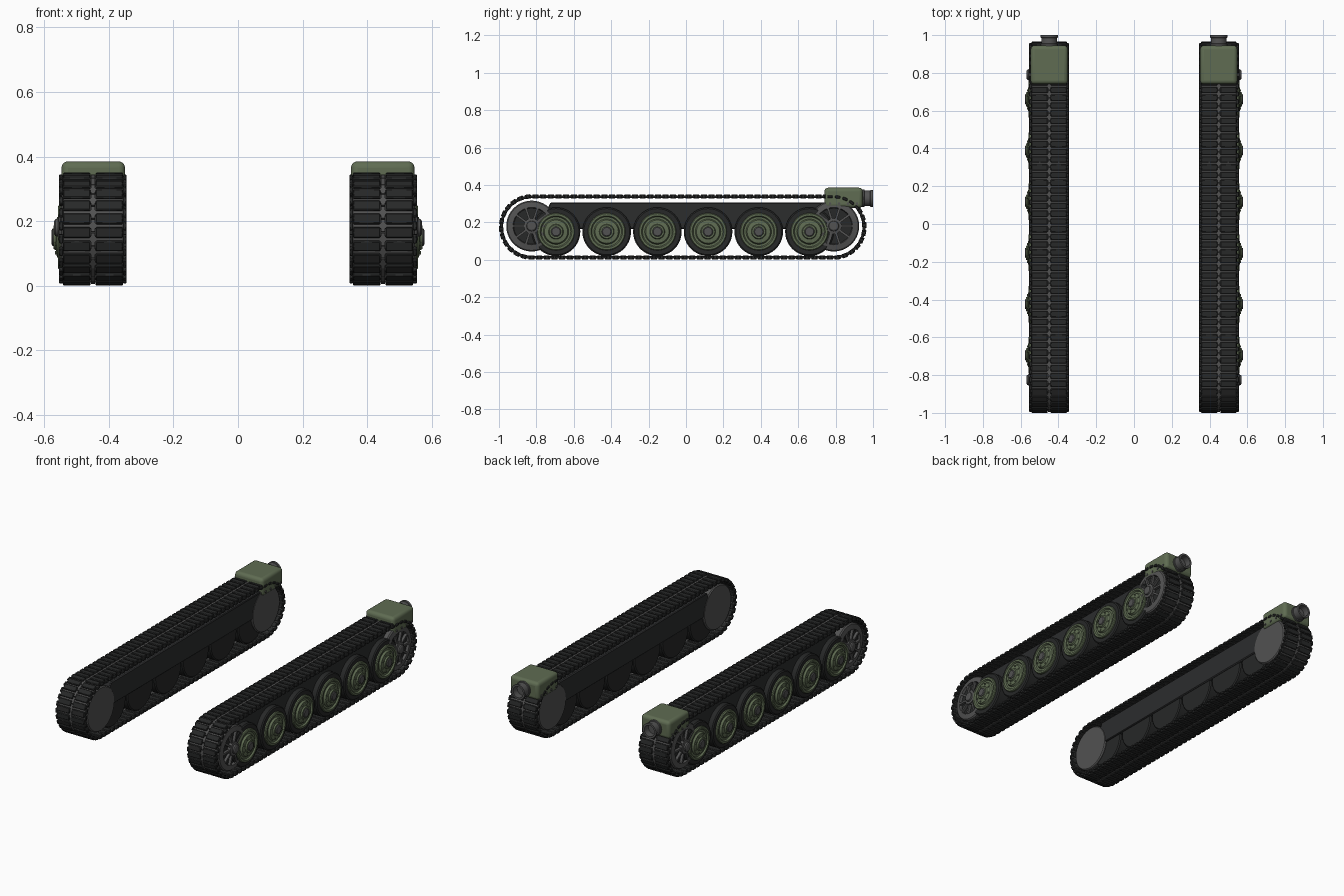
import bpy, bmesh
from math import pi, sin, cos, radians
from mathutils import Matrix, Vector

if "Cube" in bpy.data.objects:
    bpy.data.objects.remove(bpy.data.objects["Cube"])

def material(name, r, g, b):
    m = bpy.data.materials.new(name)
    m.diffuse_color = (r, g, b, 1)
    m.use_nodes = True
    m.node_tree.nodes["Principled BSDF"].inputs["Base Color"].default_value = m.diffuse_color
    return m

GREEN = material("olive_paint", 0.115, 0.15, 0.085)
RUBBER = material("dark_rubber", 0.02, 0.021, 0.021)
HULL = material("dark_panel", 0.025, 0.026, 0.027)
STEEL = material("worn_steel", 0.085, 0.085, 0.085)

def finish(name, bm, mat, bevel=0, segments=1):
    """Turn a bmesh of the right-hand part into an object mirrored across x = 0."""
    bmesh.ops.recalc_face_normals(bm, faces=bm.faces)
    mesh = bpy.data.meshes.new(name)
    bm.to_mesh(mesh)
    bm.free()
    ob = bpy.data.objects.new(name, mesh)
    bpy.context.collection.objects.link(ob)
    mesh.materials.append(mat)
    if bevel:
        b = ob.modifiers.new("bevel", 'BEVEL')
        b.width, b.segments, b.limit_method = bevel, segments, 'ANGLE'
    ob.modifiers.new("mirror", 'MIRROR').use_mirror_merge = False
    bpy.ops.object.select_all(action='DESELECT')
    ob.select_set(True)
    bpy.context.view_layer.objects.active = ob
    bpy.ops.object.shade_smooth_by_angle(angle=radians(30))
    return ob

def box(bm, lo, hi, frame=Matrix()):
    lo, hi = Vector(lo), Vector(hi)
    m = frame @ Matrix.Translation((lo + hi) / 2) @ Matrix.Diagonal((*(hi - lo), 1))
    bmesh.ops.create_cube(bm, size=1, matrix=m)

def lathe(bm, y, z, profile, n=32):
    """Revolve (x, radius) points about an axle along x, capping open ends."""
    rings = [[bm.verts.new((x, y + r * cos(2 * pi * i / n), z + r * sin(2 * pi * i / n)))
              for i in range(n)] for x, r in profile]
    for a, b in zip(rings, rings[1:]):
        for i in range(n):
            j = (i + 1) % n
            bm.faces.new((a[i], a[j], b[j], b[i]))
    bm.faces.new(rings[0])
    bm.faces.new(rings[-1])

def bolts(bm, y, z, x0, x1, ring, r, count):
    for i in range(count):
        a = 2 * pi * (i + 0.5) / count
        lathe(bm, y + ring * cos(a), z + ring * sin(a), [(x0, r), (x1, r)], 8)

# track path: two straights joined by two half circles
FRONT, REAR, AXLE_Z, R = -0.825, 0.79, 0.175, 0.163
RUN, ARC = REAR - FRONT, pi * R
LENGTH = 2 * (RUN + ARC)

def track_frame(s):
    s %= LENGTH
    if s < RUN:
        y, z, a = FRONT + s, AXLE_Z + R, pi / 2
    elif s < RUN + ARC:
        a = pi / 2 - (s - RUN) / R
        y, z = REAR + R * cos(a), AXLE_Z + R * sin(a)
    elif s < 2 * RUN + ARC:
        y, z, a = REAR - (s - RUN - ARC), AXLE_Z - R, -pi / 2
    else:
        a = -pi / 2 - (s - 2 * RUN - ARC) / R
        y, z = FRONT + R * cos(a), AXLE_Z + R * sin(a)
    return Matrix.Translation((0, y, z)) @ Matrix.Rotation(a - pi / 2, 4, 'X')

pads, links, ends = bmesh.new(), bmesh.new(), bmesh.new()
COUNT = 104
P = LENGTH / COUNT
for i in range(COUNT):
    f = track_frame((i + 0.5) * P)
    for x0, x1 in ((0.356, 0.441), (0.457, 0.542)):
        box(pads, (x0, -0.0165, -0.011), (x1, 0.0165, 0.012), f)
    g = track_frame(i * P)
    box(links, (0.352, -0.009, -0.007), (0.548, 0.009, 0.003), g)
    box(links, (0.443, -0.019, -0.008), (0.455, 0.019, 0.006), g)
    for x0, x1 in ((0.345, 0.357), (0.541, 0.555)):
        box(ends, (x0, -0.014, -0.009), (x1, 0.014, 0.006), g)
finish("track_pads", pads, RUBBER, 0.003)
finish("track_pins", links, STEEL)
finish("track_end_connectors", ends, RUBBER, 0.003)

# road wheels
tyres, discs, hubs = bmesh.new(), bmesh.new(), bmesh.new()
WZ = 0.15
for k in range(6):
    y = -0.695 + 0.271 * k
    for x0, x1 in ((0.37, 0.445), (0.465, 0.545)):
        lathe(tyres, y, WZ, [(x0, 0.1), (x0, 0.123), (x0 + 0.006, 0.13),
                             (x1 - 0.006, 0.13), (x1, 0.123), (x1, 0.1)], 40)
    lathe(tyres, y, WZ, [(0.40, 0.04), (0.50, 0.04)])
    lathe(discs, y, WZ, [(0.52, 0.1), (0.553, 0.1), (0.558, 0.096), (0.558, 0.085),
                         (0.549, 0.079), (0.549, 0.068), (0.561, 0.062),
                         (0.564, 0.04), (0.572, 0.036), (0.572, 0.02)], 40)
    bolts(discs, y, WZ, 0.555, 0.567, 0.052, 0.005, 8)
    lathe(hubs, y, WZ, [(0.56, 0.027), (0.574, 0.027), (0.578, 0.022)], 20)
finish("road_wheel_tyres", tyres, RUBBER)
finish("road_wheel_discs", discs, GREEN)
finish("road_wheel_hubs", hubs, STEEL)

# end wheels: wide drum, rim, recessed web, spokes and hub
drums, webs = bmesh.new(), bmesh.new()
for y in (FRONT, REAR):
    z = 0.18
    lathe(drums, y, z, [(0.36, 0.06), (0.36, 0.13), (0.366, 0.136), (0.535, 0.136),
                        (0.542, 0.13), (0.548, 0.1), (0.53, 0.095), (0.53, 0.05)], 40)
    lathe(webs, y, z, [(0.525, 0.096), (0.534, 0.096)])
    for i in range(10):
        f = Matrix.Translation((0, y, z)) @ Matrix.Rotation(2 * pi * i / 10, 4, 'X')
        box(drums, (0.53, 0.02, -0.006), (0.55, 0.1, 0.006), f)
    lathe(drums, y, z, [(0.53, 0.042), (0.555, 0.042), (0.558, 0.028),
                        (0.566, 0.026), (0.57, 0.02)], 24)
finish("end_wheels", drums, STEEL)
finish("end_wheel_webs", webs, RUBBER)

# suspension housing between the end wheels
bm = bmesh.new()
outline = [(-0.745, 0.165), (-0.765, 0.22), (-0.725, 0.306), (0.745, 0.306),
           (0.745, 0.22), (0.71, 0.165)]
a, b = ([bm.verts.new((x, y, z)) for y, z in outline] for x in (0.362, 0.51))
bm.faces.new(a)
bm.faces.new(b)
for i in range(6):
    j = (i + 1) % 6
    bm.faces.new((a[i], a[j], b[j], b[i]))
finish("suspension_housing", bm, HULL, 0.005)

# rear engine box with side bolts
bm = bmesh.new()
box(bm, (0.35, 0.74, 0.277), (0.547, 0.945, 0.385))
finish("engine_box", bm, GREEN, 0.02, 4)
bm = bmesh.new()
for i in range(4):
    for x in (0.346, 0.545):
        lathe(bm, 0.77 + i * 0.048, 0.3, [(x, 0.007), (x + 0.006, 0.007)], 10)
finish("engine_box_bolts", bm, STEEL)

# exhaust pipe pointing back, with a hollow mouth
bm = bmesh.new()
lathe(bm, 0, 0, [(0.93, 0.047), (0.953, 0.047), (0.955, 0.042), (0.985, 0.042),
                 (0.987, 0.046), (1.0, 0.046), (1.0, 0.034), (0.96, 0.034)], 28)
bm.transform(Matrix.Translation((0.449, 0, 0.328)) @ Matrix.Rotation(pi / 2, 4, 'Z'))
finish("exhaust_pipe", bm, STEEL)
